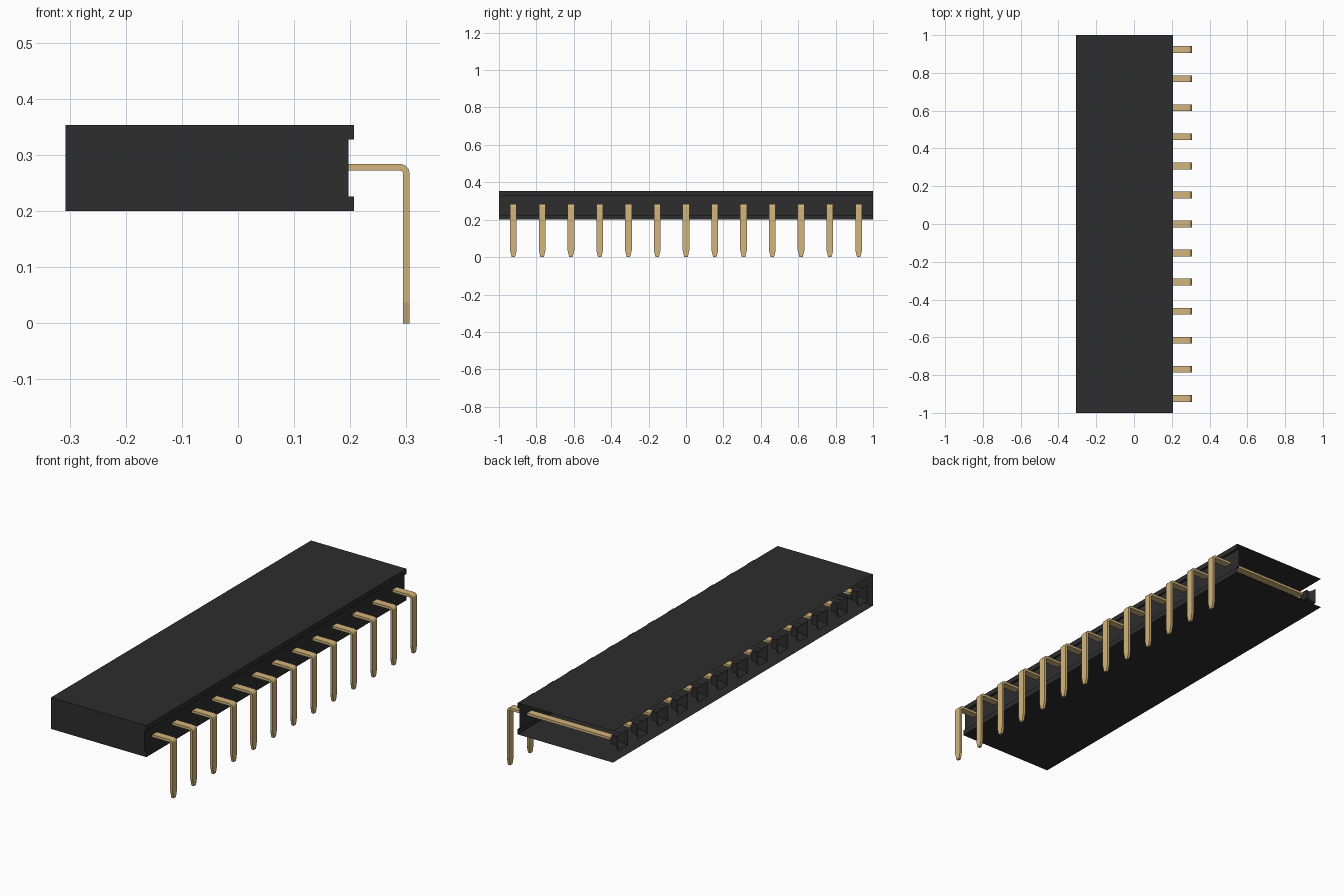
import bpy, bmesh

cube = bpy.data.objects.get("Cube")
if cube:
    bpy.data.objects.remove(cube, do_unlink=True)


def material(name, rgb):
    m = bpy.data.materials.new(name)
    m.use_nodes = True
    color = (*rgb, 1)
    m.diffuse_color = color
    m.node_tree.nodes["Principled BSDF"].inputs["Base Color"].default_value = color
    return m


BLACK = material("black plastic", (0.026, 0.026, 0.026))
GOLD = material("gold metal", (0.65, 0.46, 0.20))

COUNT = 13
PITCH = 2 / COUNT
LEFT, RIGHT, RECESS = -0.307, 0.207, 0.197
BOTTOM, TOP = 0.2, 0.353
PIN_Z = 0.278


def finish(name, bm, mat):
    mesh = bpy.data.meshes.new(name)
    bm.to_mesh(mesh)
    bm.free()
    mesh.materials.append(mat)
    obj = bpy.data.objects.new(name, mesh)
    bpy.context.collection.objects.link(obj)
    return obj


def bridge(bm, a, b, closed=True):
    for i in range(len(a) if closed else len(a) - 1):
        j = (i + 1) % len(a)
        bm.faces.new((a[i], a[j], b[j], b[i]))


# Housing: thin shell, open on the socket side and at the back end
bm = bmesh.new()
profile = [(LEFT, TOP), (RIGHT, TOP), (RIGHT, 0.328), (RECESS, 0.328),
           (RECESS, 0.226), (RIGHT, 0.226), (RIGHT, BOTTOM), (LEFT, BOTTOM)]
front, back = ([bm.verts.new((x, y, z)) for x, z in profile] for y in (-1, 1))
bridge(bm, front, back, closed=False)
bm.faces.new(front[::-1])
bmesh.ops.recalc_face_normals(bm, faces=bm.faces)
if max(bm.faces, key=lambda f: f.calc_center_median().z).normal.z < 0:
    bmesh.ops.reverse_faces(bm, faces=bm.faces)
finish("housing", bm, BLACK)


# Socket: square lead-in funnel with a blind end
def add_socket(index, y):
    bm = bmesh.new()
    rings = []
    for x, half in ((LEFT, 0.038), (LEFT + 0.022, 0.023), (LEFT + 0.045, 0.023)):
        rings.append([bm.verts.new((x, y + half * sy, PIN_Z + half * sz))
                      for sy, sz in ((-1, -1), (1, -1), (1, 1), (-1, 1))])
    for a, b in zip(rings, rings[1:]):
        bridge(bm, a, b)
    bm.faces.new(rings[-1])
    finish(f"socket_{index}", bm, BLACK)


# Pin: flat bent strip with a rounded elbow and a tapered tip
def add_pin(index, y):
    t, w = 0.006, 0.018
    # each station: centre x, centre z, thickness direction, half width
    stations = [(-0.25, PIN_Z, 0, 1, w), (0.289, PIN_Z, 0, 1, w),
                (0.295, 0.2765, 0.4, 0.92, w), (0.2985, 0.273, 0.92, 0.4, w),
                (0.3, 0.267, 1, 0, w), (0.3, 0.037, 1, 0, w), (0.3, 0, 1, 0, 0.009)]
    bm = bmesh.new()
    rings = [[bm.verts.new((x + s * t * nx, y + q * half, z + s * t * nz))
              for s, q in ((-1, -1), (-1, 1), (1, 1), (1, -1))]
             for x, z, nx, nz, half in stations]
    for a, b in zip(rings, rings[1:]):
        bridge(bm, a, b)
    bm.faces.new(rings[0])
    bm.faces.new(rings[-1])
    bmesh.ops.recalc_face_normals(bm, faces=bm.faces)
    finish(f"pin_{index}", bm, GOLD)


for i in range(COUNT):
    y = (i - (COUNT - 1) / 2) * PITCH
    add_socket(i + 1, y)
    add_pin(i + 1, y)
